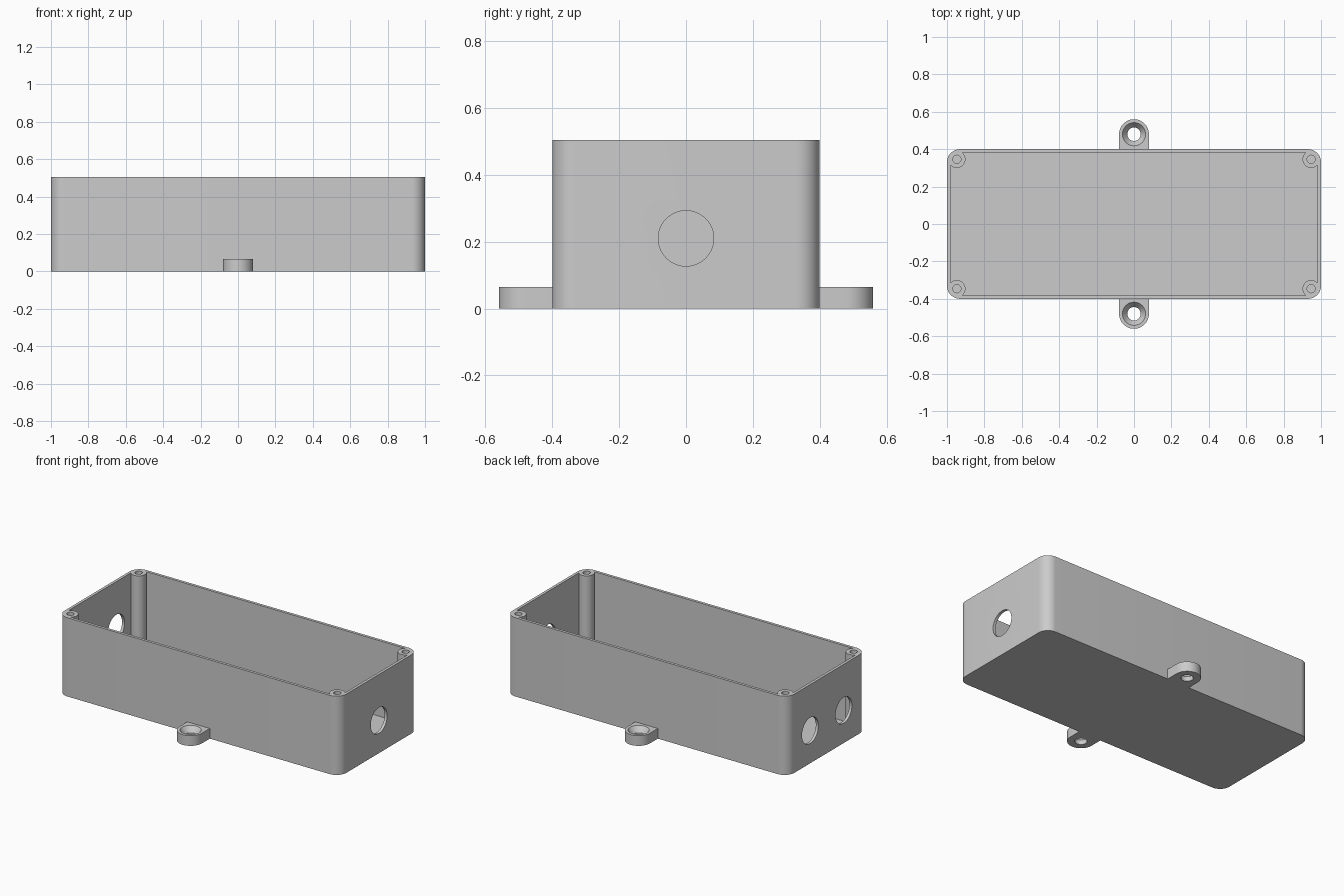
import bpy, bmesh, math

LENGTH, WIDTH, HEIGHT = 2.0, 0.8, 0.505
WALL, FLOOR, CORNER = 0.018, 0.02, 0.07
TAB_Y, TAB_R, TAB_H = 0.48, 0.08, 0.065

default_cube = bpy.data.objects.get("Cube")
if default_cube:
    bpy.data.objects.remove(default_cube)

grey = bpy.data.materials.new("plastic grey")
grey.use_nodes = True
grey.diffuse_color = (0.6, 0.6, 0.6, 1)
grey.node_tree.nodes["Principled BSDF"].inputs["Base Color"].default_value = (0.6, 0.6, 0.6, 1)


def loft(name, rings):
    """Closed solid through rings of equal point count, bottom first."""
    bm = bmesh.new()
    loops = [[bm.verts.new(p) for p in ring] for ring in rings]
    n = len(loops[0])
    for low, high in zip(loops, loops[1:]):
        for i in range(n):
            j = (i + 1) % n
            bm.faces.new((low[i], low[j], high[j], high[i]))
    bm.faces.new(loops[0][::-1])
    bm.faces.new(loops[-1])
    bmesh.ops.recalc_face_normals(bm, faces=bm.faces)
    mesh = bpy.data.meshes.new(name)
    bm.to_mesh(mesh)
    bm.free()
    mesh.materials.append(grey)
    obj = bpy.data.objects.new(name, mesh)
    bpy.context.collection.objects.link(obj)
    return obj


def arc(cx, cy, r, start, end, steps):
    angles = [math.radians(start + (end - start) * i / steps) for i in range(steps + 1)]
    return [(cx + r * math.cos(a), cy + r * math.sin(a)) for a in angles]


def extrude(name, outline, z0, z1):
    return loft(name, [[(x, y, z) for x, y in outline] for z in (z0, z1)])


def rounded_box(name, inset, z0, z1):
    r = CORNER - inset
    cx, cy = LENGTH / 2 - CORNER, WIDTH / 2 - CORNER
    corners = ((cx, cy), (-cx, cy), (-cx, -cy), (cx, -cy))
    outline = []
    for i, (x, y) in enumerate(corners):
        outline += arc(x, y, r, 90 * i, 90 * i + 90, 12)
    return extrude(name, outline, z0, z1)


def turned(name, x, y, profile, steps=40):
    """Vertical round solid from (radius, z) pairs."""
    return loft(name, [[(px, py, z) for px, py in arc(x, y, r, 0, 360, steps)[:-1]]
                       for r, z in profile])


def cut(target, cutter):
    mod = target.modifiers.new("cut", 'BOOLEAN')
    mod.operation, mod.solver, mod.object = 'DIFFERENCE', 'EXACT', cutter
    select(target)
    bpy.ops.object.modifier_apply(modifier=mod.name)
    bpy.data.objects.remove(cutter)


def select(obj):
    bpy.ops.object.select_all(action='DESELECT')
    obj.select_set(True)
    bpy.context.view_layer.objects.active = obj


def smooth(obj):
    select(obj)
    bpy.ops.object.shade_smooth_by_angle(angle=math.radians(30))


# Hollow box whose cavity leaves a screw post standing in each corner
body = rounded_box("enclosure_body", 0, 0, HEIGHT)
cavity = rounded_box("cavity_cutter", WALL, FLOOR, HEIGHT + 0.1)
posts = [(sx * 0.947, sy * 0.346) for sx in (-1, 1) for sy in (-1, 1)]
for x, y in posts:
    cut(cavity, turned("post_cutter", x, y, [(0.046, -0.1), (0.046, HEIGHT + 0.2)]))
cut(body, cavity)

# Screw holes in the posts
for x, y in posts:
    cut(body, turned("screw_cutter", x, y, [(0.022, 0.2), (0.022, HEIGHT + 0.1)], 24))

# Cable holes: one in the left end, two in the right end
for x, y in ((1, 0), (-1, 0.17), (-1, -0.17)):
    disc = arc(y, 0.21, 0.083, 0, 360, 48)[:-1]
    cut(body, loft("cable_cutter", [[(x + dx, py, pz) for py, pz in disc]
                                    for dx in (-0.1, 0.1)]))
smooth(body)

# Mounting tabs with countersunk holes
for side, name in ((-1, "front_mounting_tab"), (1, "back_mounting_tab")):
    outline = [(TAB_R, WIDTH / 2)] + arc(0, TAB_Y, TAB_R, 0, 180, 24) + [(-TAB_R, WIDTH / 2)]
    tab = extrude(name, [(x, side * y) for x, y in outline], 0, TAB_H)
    cut(tab, turned("countersink_cutter", 0, side * TAB_Y,
                    [(0.036, -0.05), (0.036, 0.03), (0.062, TAB_H), (0.062, TAB_H + 0.05)]))
    smooth(tab)
